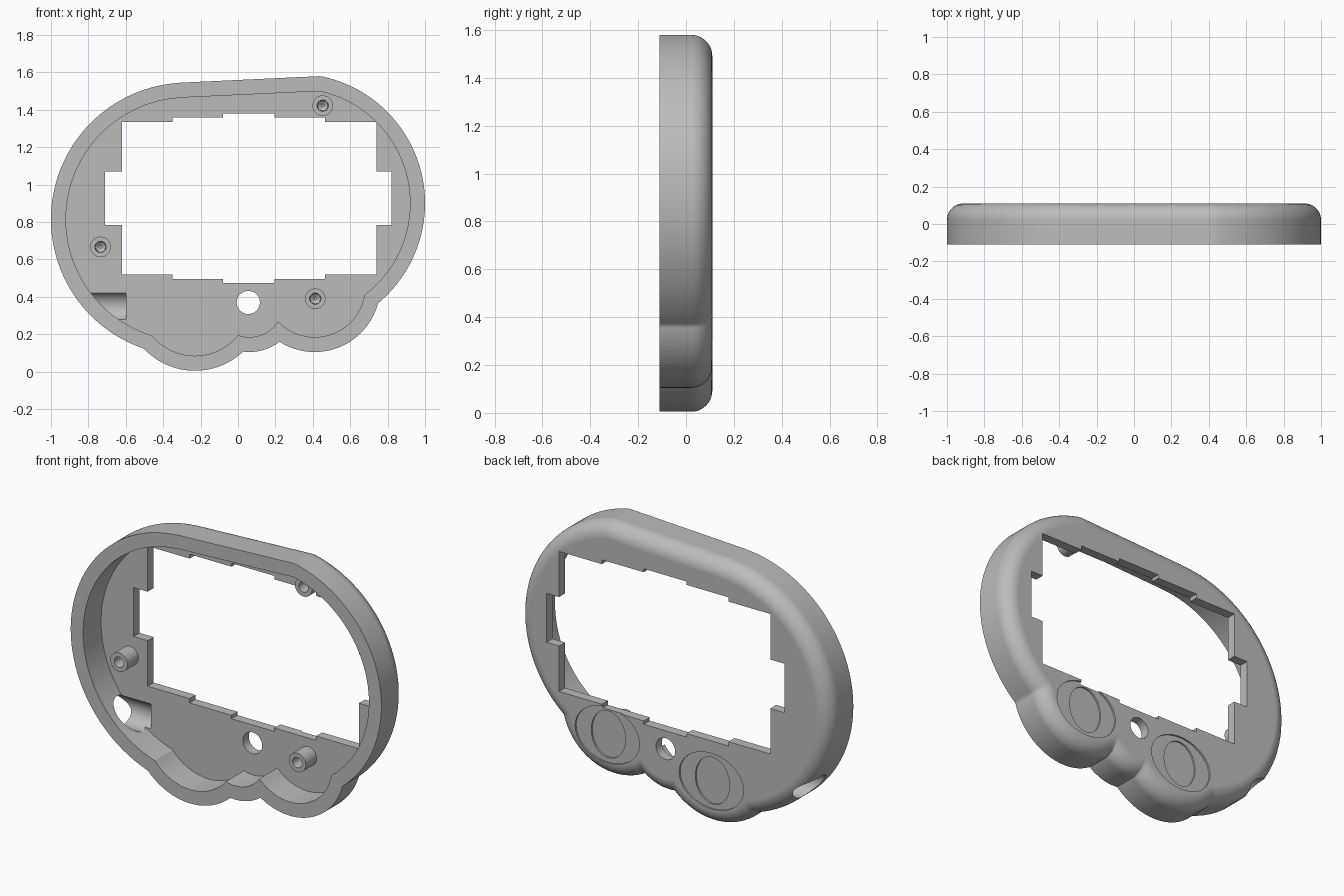
import bpy, bmesh
from math import sin, cos, pi, radians, sqrt
from mathutils import Matrix, Vector

if "Cube" in bpy.data.objects:
    bpy.data.objects.remove(bpy.data.objects["Cube"], do_unlink=True)

FRONT, BACK, FLOOR = -0.11, 0.11, 0.055
WALL, FILLET = 0.08, 0.088
RAYS = 480

grey = bpy.data.materials.new("matte_grey")
grey.use_nodes = True
grey.diffuse_color = (0.5, 0.5, 0.5, 1)
grey.node_tree.nodes["Principled BSDF"].inputs["Base Color"].default_value = (0.5, 0.5, 0.5, 1)

# Circles whose union makes the outline: x, z, radius
LOBES = [(-0.27, 0.815, 0.73), (0.307, 0.9, 0.693),
         (-0.23, 0.38, 0.375), (0.06, 0.37, 0.265), (0.41, 0.455, 0.35)]
CORE = Vector((0.09, 0.42))
TOP_A, TOP_B = Vector((-0.31, 1.545)), Vector((0.44, 1.58))


def outline_point(angle, inset):
    """Point of the inset outline along a ray from the core."""
    d = Vector((cos(angle), sin(angle)))
    reach = 0
    for x, z, r in LOBES:
        to_centre = Vector((x, z)) - CORE
        along = to_centre.dot(d)
        disc = (r - inset) ** 2 - to_centre.length_squared + along ** 2
        if disc > 0:
            reach = max(reach, along + sqrt(disc))
    # straight top edge
    run = (TOP_B - TOP_A).normalized()
    normal = Vector((-run.y, run.x))
    if d.dot(normal) > 0.1:
        hit = ((TOP_A - CORE).dot(normal) - inset) / d.dot(normal)
        x = CORE.x + hit * d.x
        reach = hit if TOP_A.x < x < 0.37 else min(reach, hit)
    return CORE + d * reach


def finish(bm, name):
    bmesh.ops.recalc_face_normals(bm, faces=bm.faces)
    mesh = bpy.data.meshes.new(name)
    bm.to_mesh(mesh)
    bm.free()
    mesh.materials.append(grey)
    ob = bpy.data.objects.new(name, mesh)
    bpy.context.collection.objects.link(ob)
    return ob


def loft(name, rings):
    """Skin a list of closed point rings and cap both ends."""
    bm = bmesh.new()
    loops = [[bm.verts.new(p) for p in ring] for ring in rings]
    for a, b in zip(loops, loops[1:]):
        for i in range(len(a)):
            j = (i + 1) % len(a)
            bm.faces.new((a[i], a[j], b[j], b[i]))
    bm.faces.new(loops[0])
    bm.faces.new(loops[-1])
    return finish(bm, name)


def ellipse(x, z, rx, rz, y, n=64):
    return [(x + rx * cos(2 * pi * i / n), y, z + rz * sin(2 * pi * i / n)) for i in range(n)]


def box(x0, x1, z0, z1, y0, y1):
    return loft("cutter", [[(x0, y, z0), (x1, y, z0), (x1, y, z1), (x0, y, z1)] for y in (y0, y1)])


def oval(x, z, rx, rz, y0, y1):
    return loft("cutter", [ellipse(x, z, rx, rz, y) for y in (y0, y1)])


def select(ob):
    bpy.ops.object.select_all(action='DESELECT')
    ob.select_set(True)
    bpy.context.view_layer.objects.active = ob


def cut(ob, cutter):
    cutter.hide_render = True
    mod = ob.modifiers.new("cut", 'BOOLEAN')
    mod.operation = 'DIFFERENCE'
    mod.solver = 'EXACT'
    mod.object = cutter
    select(ob)
    bpy.ops.object.modifier_apply(modifier=mod.name)
    bpy.data.objects.remove(cutter, do_unlink=True)


def smooth(ob):
    select(ob)
    bpy.ops.object.shade_smooth_by_angle(angle=radians(30))
    mod = ob.modifiers.new("flat_face_normals", 'WEIGHTED_NORMAL')
    mod.keep_sharp = True


# Shell: back face, rounded rim, outer wall, front lip, inner wall, floor
profile = [(FILLET * (1 - cos(t)), BACK - FILLET * (1 - sin(t)))
           for t in [radians(90 - 9 * k) for k in range(11)]]
profile += [(0, FRONT), (WALL, FRONT), (WALL, FLOOR)]
rings = []
for inset, y in profile:
    pts = [outline_point(2 * pi * i / RAYS, inset) for i in range(RAYS)]
    rings.append([(p.x, y, p.y) for p in pts])
shell = loft("shell", rings)

# Stepped display window
for x0, x1, z0, z1 in [(-0.62, 0.74, 0.52, 1.335), (-0.71, 0.82, 0.785, 1.07),
                       (-0.35, 0.465, 0.495, 1.36), (-0.08, 0.195, 0.475, 1.38)]:
    cut(shell, box(x0, x1, z0, z1, 0.03, 0.2))

# Round through hole
cut(shell, oval(0.055, 0.37, 0.062, 0.062, 0, 0.2))

# Sideways cable channel through the wall and into the floor
channel = loft("cutter", [[(x, 0.02 + 0.08 * cos(2 * pi * i / 48), 0.35 + 0.08 * sin(2 * pi * i / 48))
                           for i in range(48)] for x in (-1.1, -0.6)])
cut(shell, channel)

# Two oval button recesses on the back, each with a deeper centre
for x, z in [(-0.24, 0.26), (0.43, 0.35)]:
    cut(shell, oval(x, z, 0.207, 0.162, BACK - 0.01, 0.2))
    cut(shell, oval(x, z, 0.11, 0.136, BACK - 0.02, 0.2))
smooth(shell)

# Screw bosses with tapered blind bores
for name, x, z in [("upper_boss", 0.453, 1.422), ("side_boss", -0.735, 0.667), ("lower_boss", 0.413, 0.39)]:
    steps = [(0.055, FLOOR + 0.01), (0.055, -0.045), (0.03, -0.045), (0.027, 0.03), (0.008, 0.045)]
    smooth(loft(name, [ellipse(x, z, r, r, y, 40) for r, y in steps]))
